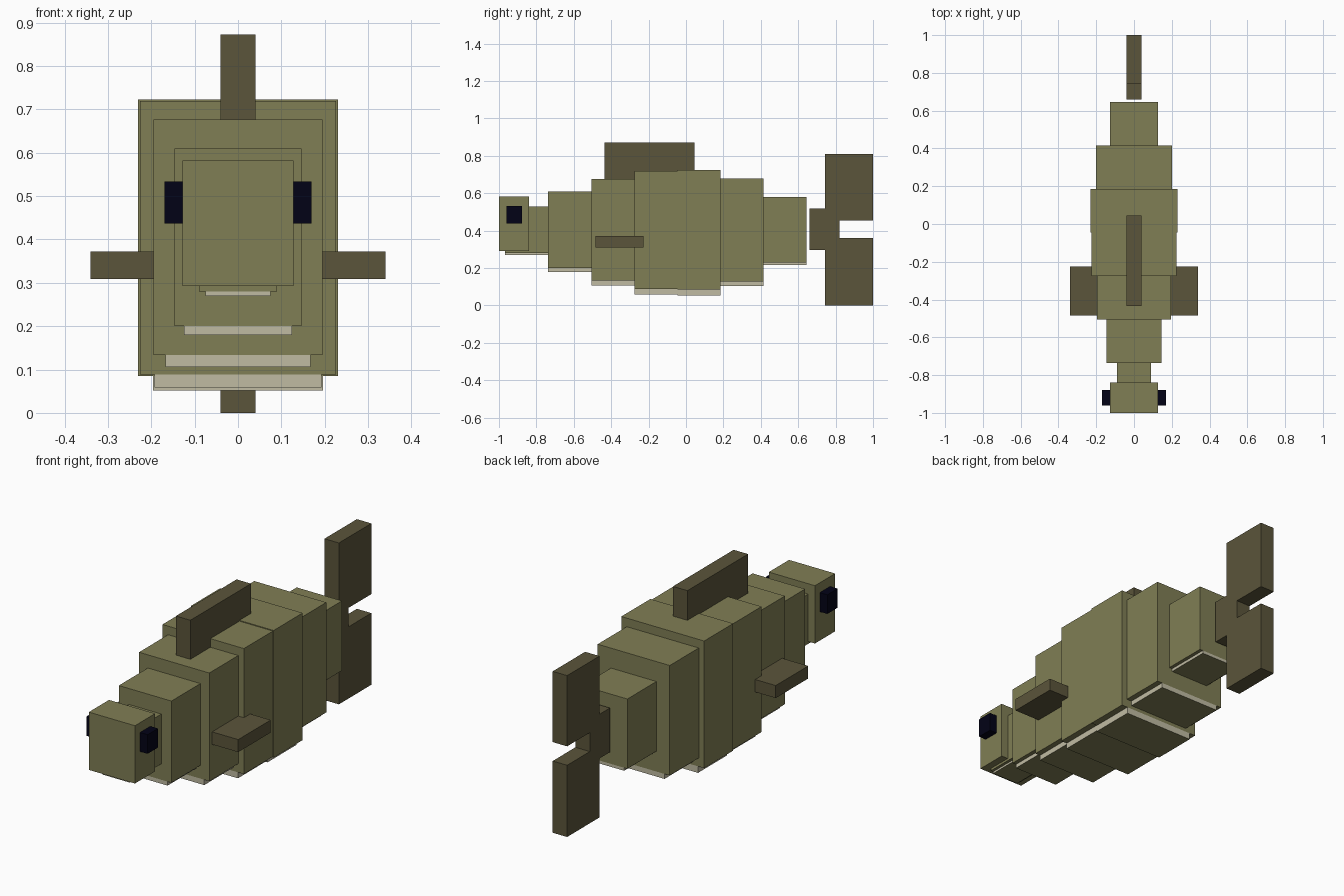
import bpy

if "Cube" in bpy.data.objects:
    bpy.data.objects.remove(bpy.data.objects["Cube"])


def material(name, rgb):
    m = bpy.data.materials.new(name)
    m.diffuse_color = (*rgb, 1)
    m.use_nodes = True
    m.node_tree.nodes["Principled BSDF"].inputs["Base Color"].default_value = m.diffuse_color
    return m


OLIVE = material("olive_scales", (0.216, 0.209, 0.09))
BELLY = material("pale_belly", (0.53, 0.50, 0.365))
FIN = material("dark_olive_fin", (0.104, 0.09, 0.043))
EYE = material("dark_navy_eye", (0.0006, 0.0006, 0.008))


def box(name, x, y, z, mat):
    """Box from (min, max) ranges on each axis."""
    bpy.ops.mesh.primitive_cube_add(size=1)
    ob = bpy.context.object
    ob.name = name
    ob.location = [(a + b) / 2 for a, b in (x, y, z)]
    ob.scale = [b - a for a, b in (x, y, z)]
    ob.data.materials.append(mat)
    return ob


# Body segments, nose to tail: half width, bottom, top, belly half width, belly bottom
segments = [
    (0.09, 0.28, 0.53, 0.075, 0.27),
    (0.146, 0.20, 0.61, 0.125, 0.18),
    (0.195, 0.133, 0.676, 0.167, 0.106),
    (0.226, 0.089, 0.719, 0.193, 0.059),
    (0.23, 0.085, 0.723, 0.196, 0.052),
    (0.20, 0.128, 0.68, 0.171, 0.103),
    (0.126, 0.23, 0.58, 0.108, 0.215),
]
START, STEP = -0.967, 0.2303
for i, (w, lo, hi, bw, blo) in enumerate(segments):
    y = (START + i * STEP, START + (i + 1) * STEP)
    box(f"body_segment_{i + 1}", (-w, w), y, (lo, hi), OLIVE)
    belly = box(f"belly_plate_{i + 1}", (-bw, bw), y, (blo, lo), BELLY)
    # Pale rim, olive underside
    belly.data.materials.append(OLIVE)
    for f in belly.data.polygons:
        f.material_index = 1 if f.normal.z < -0.5 else 0

# Head
box("head", (-0.128, 0.128), (-1.0, -0.84), (0.292, 0.582), OLIVE)

# Eyes and side fins, mirrored
for side, s in (("left", 1), ("right", -1)):
    box(f"{side}_eye", sorted((s * 0.12, s * 0.17)), (-0.96, -0.878), (0.437, 0.533), EYE)
    box(f"{side}_side_fin", sorted((s * 0.15, s * 0.34)), (-0.484, -0.226), (0.309, 0.372), FIN)

# Back fin and tail fin
T = (-0.04, 0.04)
box("back_fin", T, (-0.435, 0.046), (0.64, 0.872), FIN)
box("tail_root", T, (0.66, 0.82), (0.296, 0.518), FIN)
box("tail_upper_lobe", T, (0.743, 1.0), (0.455, 0.81), FIN)
box("tail_lower_lobe", T, (0.743, 1.0), (0.0, 0.36), FIN)
